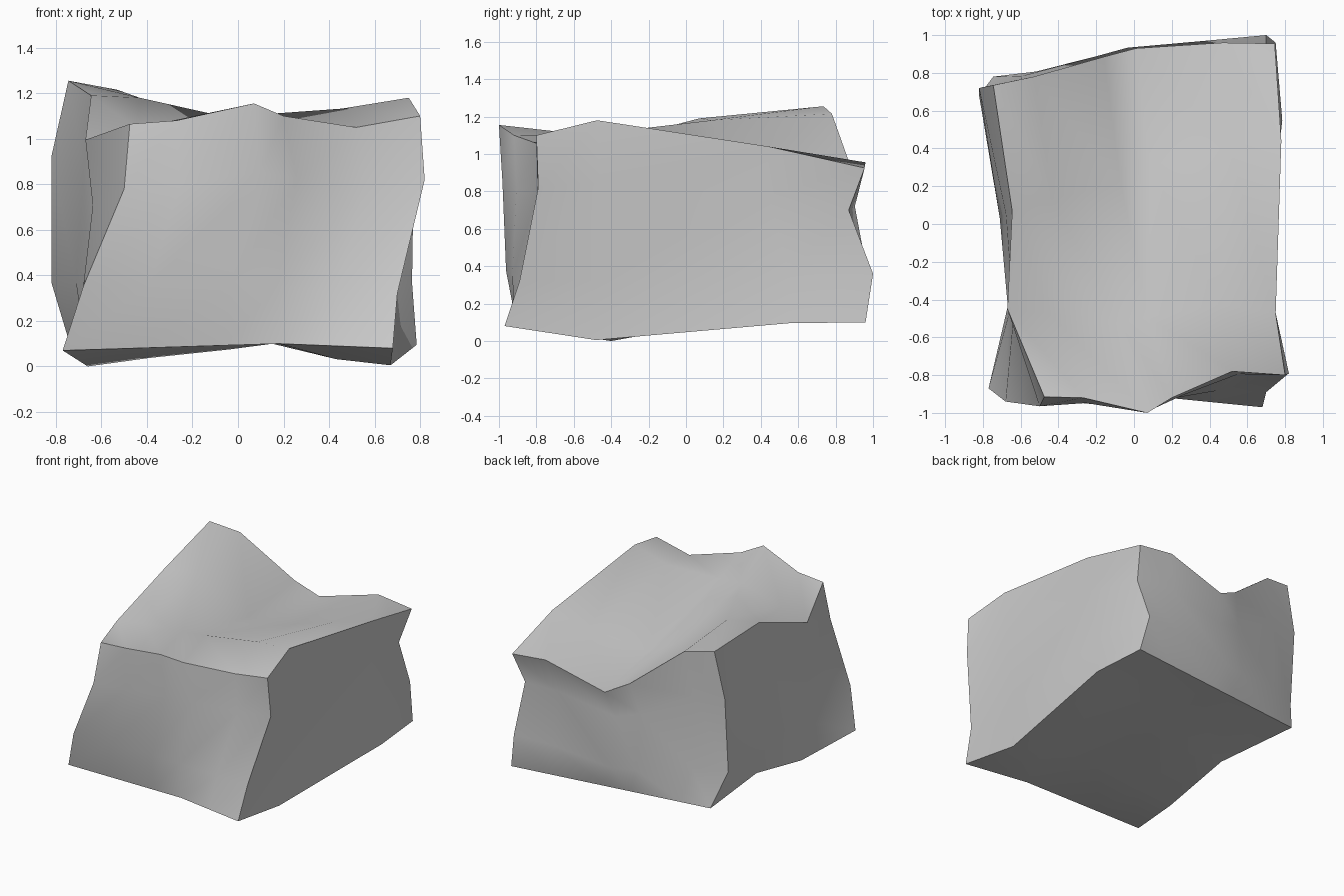
import bpy, bmesh, math
from mathutils import Vector

if "Cube" in bpy.data.objects:
    bpy.data.objects.remove(bpy.data.objects["Cube"])


def path(*pts):
    return [Vector(p) for p in pts]


# Four upright edges, bottom to top (front/back, left/right)
FL = path((-.77, -.87, .07), (-.68, -.94, .35), (-.50, -.965, .78), (-.475, -.915, 1.065))
FR = path((.68, -.97, .08), (.70, -.89, .32), (.82, -.79, .82), (.80, -.80, 1.10))
BL = path((-.745, .78, .12), (-.82, .68, .37), (-.82, .72, .92), (-.745, .735, 1.255))
BR = path((.75, .96, .10), (.70, 1.0, .36), (.70, .87, .70), (.745, .955, .925))

# Side edges, front to back
top_left = [FL[3]] + path((-.67, -.45, .995), (-.645, .07, 1.19)) + [BL[3]]
top_right = [FR[3]] + path((.75, -.475, 1.18), (.78, .44, 1.04)) + [BR[3]]
low_left = [FL[0]] + path((-.66, -.40, 0), (-.665, .13, .11)) + [BL[0]]
low_right = [FR[0]] + path((.67, -.48, .005), (.785, .55, .095)) + [BR[0]]

# Front and back edges, left to right
top_front = [FL[3]] + path((-.27, -.92, 1.08), (.07, -1.0, 1.155), (.20, -.92, 1.10),
                           (.52, -.78, 1.05)) + [FR[3]]
top_back = [BL[3]] + path((-.53, .78, 1.215), (-.16, .885, .92), (.01, .93, .83),
                          (.47, .96, .955)) + [BR[3]]
mid = Vector((.18, -.92, .10))
low_front = [FL[0], FL[0].lerp(mid, .35), FL[0].lerp(mid, .75), mid, mid.lerp(FR[0], .5), FR[0]]
low_back = [BL[0].lerp(BR[0], t) for t in (0, .15, .4, .52, .8, 1)]

bm = bmesh.new()


def patch(a0, a1, b0, b1, axis=2, dents={}, split=False):
    """Blend a face grid between opposite edges; dents push inner points along an axis."""
    n, m = len(a0) - 1, len(b0) - 1
    grid = []
    for j in range(m + 1):
        v = j / m
        row = []
        for i in range(n + 1):
            u = i / n
            corners = a0[0].lerp(a0[n], u).lerp(a1[0].lerp(a1[n], u), v)
            co = a0[i].lerp(a1[i], v) + b0[j].lerp(b1[j], u) - corners
            co[axis] += dents.get((i, j), 0)
            row.append(bm.verts.new(co))
        grid.append(row)
    for j in range(m):
        for i in range(n):
            a, b, c, d = grid[j][i], grid[j][i + 1], grid[j + 1][i + 1], grid[j + 1][i]
            for face in ([(a, b, d), (b, c, d)] if split else [(a, b, c, d)]):
                bm.faces.new(face)


# Six faces of the block
patch(low_front, top_front, FL, FR)
patch(low_back, top_back, BL, BR, 1,
      {(1, 1): .045, (2, 1): .055, (3, 1): .05, (4, 1): .02, (1, 2): .01, (2, 2): .02,
       (3, 2): .02, (4, 2): .03})
patch(low_left, top_left, FL, BL, 0, {(1, 1): .03, (1, 2): .005})
patch(low_right, top_right, FR, BR, 0, {(1, 1): .02, (2, 1): .02})
patch(top_front, top_back, top_left, top_right, 2,
      {(2, 1): .05, (3, 1): .065, (4, 1): .03, (2, 2): -.09, (3, 2): -.08, (4, 2): -.06}, True)
patch(low_front, low_back, low_left, low_right, 2,
      {(1, 1): .03, (2, 1): .06, (3, 1): .08, (4, 1): .02})

bmesh.ops.remove_doubles(bm, verts=bm.verts, dist=.001)
bmesh.ops.recalc_face_normals(bm, faces=bm.faces)
mesh = bpy.data.meshes.new("rock_block")
bm.to_mesh(mesh)
bm.free()

# Rough stone block
rock = bpy.data.objects.new("rock_block", mesh)
bpy.context.collection.objects.link(rock)
bpy.context.view_layer.objects.active = rock
rock.select_set(True)
bpy.ops.object.shade_smooth_by_angle(angle=math.radians(45))
